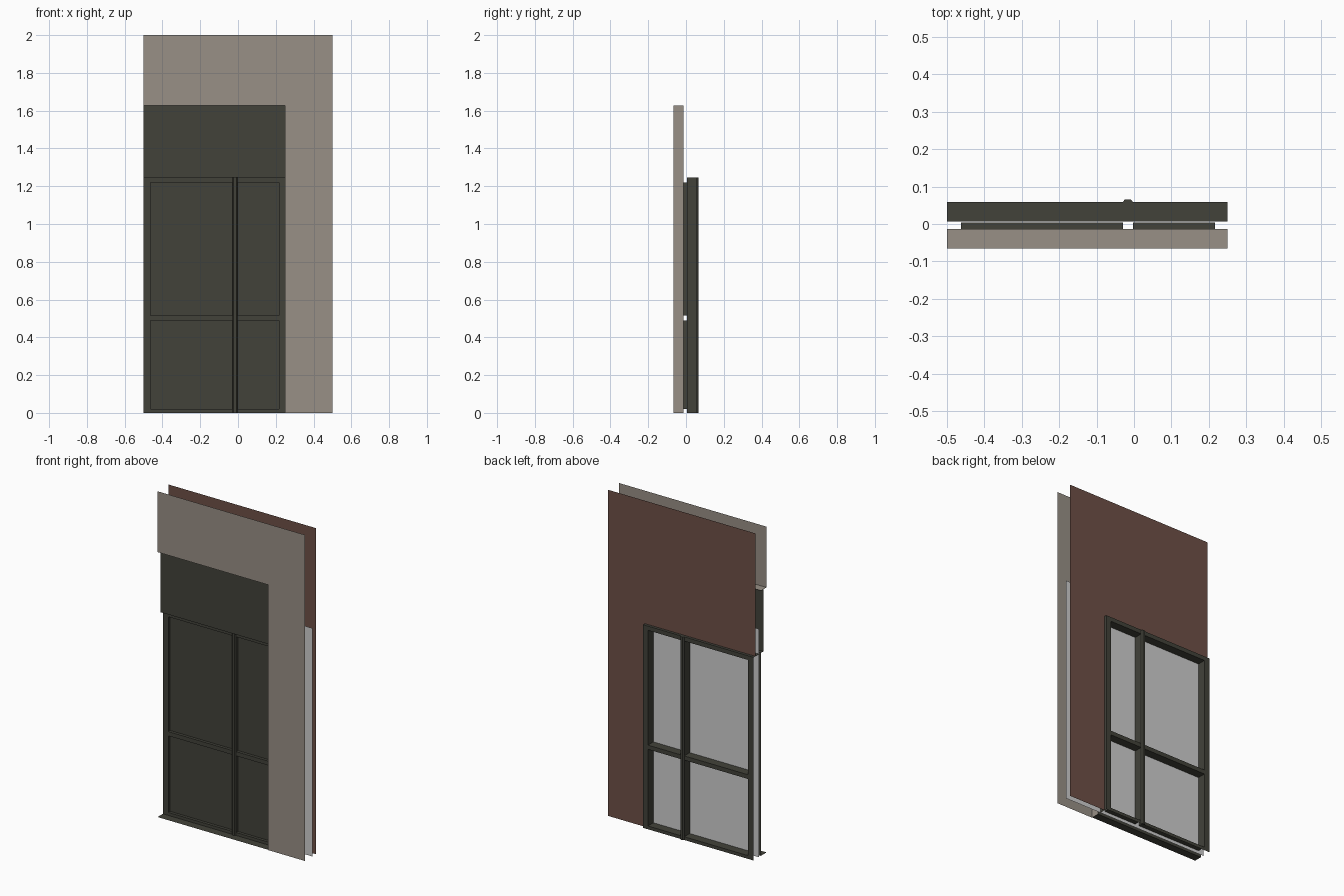
import bpy

if "Cube" in bpy.data.objects:
    bpy.data.objects.remove(bpy.data.objects["Cube"])


def material(name, rgb):
    """Flat colour from 0-255 sRGB values."""
    lin = []
    for c in rgb:
        c /= 255
        lin.append(c / 12.92 if c <= 0.04045 else ((c + 0.055) / 1.055) ** 2.4)
    m = bpy.data.materials.new(name)
    m.diffuse_color = (*lin, 1)
    m.use_nodes = True
    m.node_tree.nodes["Principled BSDF"].inputs["Base Color"].default_value = m.diffuse_color
    return m


STONE = material("outer_wall_grey", (152, 144, 134))
DARK = material("dark_frame", (66, 66, 58))
BROWN = material("inner_wall_brown", (110, 80, 71))
PALE = material("pale_blind", (206, 206, 206))

# Shared dimensions
LEFT, JAMB, RIGHT = -0.5, 0.25, 0.5
WIN_TOP, HEAD_TOP, TOP = 1.246, 1.627, 2.0
Y_FRONT, Y_HEAD, Y_FRAME, Y_GLASS = -0.066, -0.035, -0.014, 0.004
Y_BLIND, Y_WALL, Y_BACK = 0.0065, 0.042, 0.059
XS = [LEFT, -0.463, -0.03, -0.003, 0.217, JAMB]
ZS = [0, 0.02, 0.49, 0.516, 1.22, WIN_TOP]


def build(name, mat, quads):
    verts, faces = [], []
    for q in quads:
        faces.append(tuple(range(len(verts), len(verts) + len(q))))
        verts += q
    me = bpy.data.meshes.new(name)
    me.from_pydata(verts, [], faces)
    me.materials.append(mat)
    ob = bpy.data.objects.new(name, me)
    bpy.context.collection.objects.link(ob)
    return ob


def face_y(x0, x1, z0, z1, y, back=False):
    q = [(x0, y, z0), (x1, y, z0), (x1, y, z1), (x0, y, z1)]
    return q[::-1] if back else q


def face_x(x, y0, y1, z0, z1, neg=False):
    q = [(x, y0, z0), (x, y1, z0), (x, y1, z1), (x, y0, z1)]
    return q[::-1] if neg else q


def face_z(x0, x1, y0, y1, z, down=False):
    q = [(x0, y0, z), (x1, y0, z), (x1, y1, z), (x0, y1, z)]
    return q[::-1] if down else q


def l_wall(y, hole_top, back=False):
    """Wall sheet with a corner opening for the window."""
    return [face_y(LEFT, JAMB, hole_top, TOP, y, back),
            face_y(JAMB, RIGHT, hole_top, TOP, y, back),
            face_y(JAMB, RIGHT, 0, hole_top, y, back)]


def frame(y_face, y_pane, back=False):
    """Four-light window frame: face strips plus the reveal of each light."""
    a, b = sorted((y_face, y_pane))
    quads = []
    for i in range(5):
        for j in range(5):
            x0, x1, z0, z1 = XS[i], XS[i + 1], ZS[j], ZS[j + 1]
            if i % 2 and j % 2:
                quads += [face_x(x0, a, b, z0, z1), face_x(x1, a, b, z0, z1, True),
                          face_z(x0, x1, a, b, z0), face_z(x0, x1, a, b, z1, True)]
            else:
                quads.append(face_y(x0, x1, z0, z1, y_face, back))
    return quads


def mullion(y, out):
    """Chamfered bar standing proud of the frame."""
    x0, x1, c = XS[2], XS[3], 0.006
    prof = [(x0, y), (x0 + c, y + out), (x1 - c, y + out), (x1, y)]
    if out > 0:
        prof.reverse()
    quads = [[(*p, 0), (*q, 0), (*q, WIN_TOP), (*p, WIN_TOP)]
             for p, q in zip(prof, prof[1:])]
    quads.append([(*p, WIN_TOP) for p in prof])
    quads.append([(*p, 0) for p in reversed(prof)])
    return quads


# Outer wall with the jamb and lintel turning into the opening
build("outer_wall", STONE, l_wall(Y_FRONT, HEAD_TOP))
build("outer_jamb", STONE, [face_x(JAMB, Y_FRONT, Y_FRAME, 0, HEAD_TOP, True)])
build("outer_lintel", STONE, [face_z(LEFT, JAMB, Y_FRONT, Y_FRAME, HEAD_TOP, True)])

# Header panel above the window, with its underside, and the sill
build("header_panel", DARK, [face_y(LEFT, JAMB, WIN_TOP, HEAD_TOP, Y_HEAD),
                             face_z(LEFT, JAMB, Y_HEAD, Y_FRAME, WIN_TOP, True)])
build("window_sill", DARK, [face_z(LEFT, JAMB, Y_FRONT, Y_FRAME, 0.002)])

# Front window frame, mullion and dark glass
build("front_frame", DARK, frame(Y_FRAME, Y_GLASS))
build("front_mullion", DARK, mullion(Y_FRAME, -0.007))
build("glass_panes", DARK, [face_y(XS[i], XS[i + 1], ZS[j], ZS[j + 1], Y_GLASS)
                            for i in (1, 3) for j in (1, 3)])

# Pale blind sheet hanging between the two walls
build("blind_sheet", PALE, [face_y(LEFT, RIGHT, 0, 1.4, Y_BLIND, True)])

# Inner wall, and the inner frame with outer side and top
build("inner_wall", BROWN, l_wall(Y_WALL, WIN_TOP, True))
build("inner_frame", DARK, frame(Y_BACK, Y_BLIND, True) + [
    face_x(JAMB, Y_BLIND, Y_BACK, 0, WIN_TOP),
    face_z(LEFT, JAMB, Y_BLIND, Y_BACK, WIN_TOP)])
build("inner_mullion", DARK, mullion(Y_BACK, 0.007))
